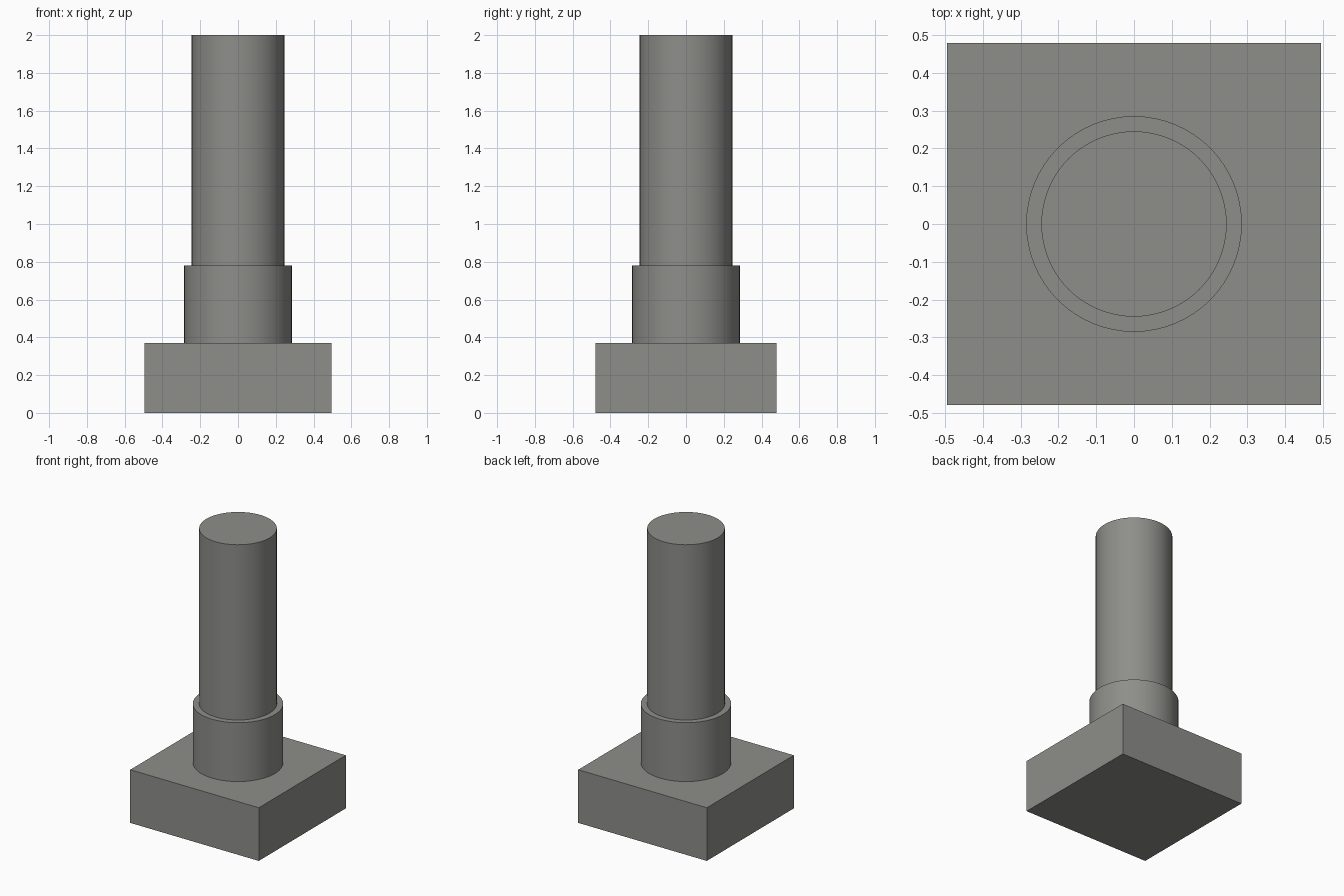
import bpy
import math

cube = bpy.data.objects.get("Cube")
if cube:
    bpy.data.objects.remove(cube, do_unlink=True)

# Single warm grey material
grey = bpy.data.materials.new("warm_grey")
grey.use_nodes = True
colour = (0.27, 0.27, 0.255, 1.0)
grey.diffuse_color = colour
grey.node_tree.nodes["Principled BSDF"].inputs["Base Color"].default_value = colour


def finish(name):
    obj = bpy.context.object
    obj.name = obj.data.name = name
    obj.data.materials.append(grey)
    return obj


def cylinder(name, radius, z0, z1):
    bpy.ops.mesh.primitive_cylinder_add(
        vertices=64, radius=radius, depth=z1 - z0, location=(0, 0, (z0 + z1) / 2))
    obj = finish(name)
    bpy.ops.object.shade_smooth_by_angle(angle=math.radians(30))
    return obj


BASE_TOP, COLLAR_TOP, SHAFT_TOP = 0.37, 0.78, 2.0

# Rectangular base block
bpy.ops.mesh.primitive_cube_add(size=1, location=(0, 0, BASE_TOP / 2))
base = finish("base_block")
base.scale = (0.99, 0.957, BASE_TOP)
bpy.ops.object.transform_apply(location=False, rotation=False, scale=True)

# Wide collar, then the tall shaft standing on it
cylinder("collar", 0.285, BASE_TOP, COLLAR_TOP)
cylinder("shaft", 0.245, COLLAR_TOP, SHAFT_TOP)
